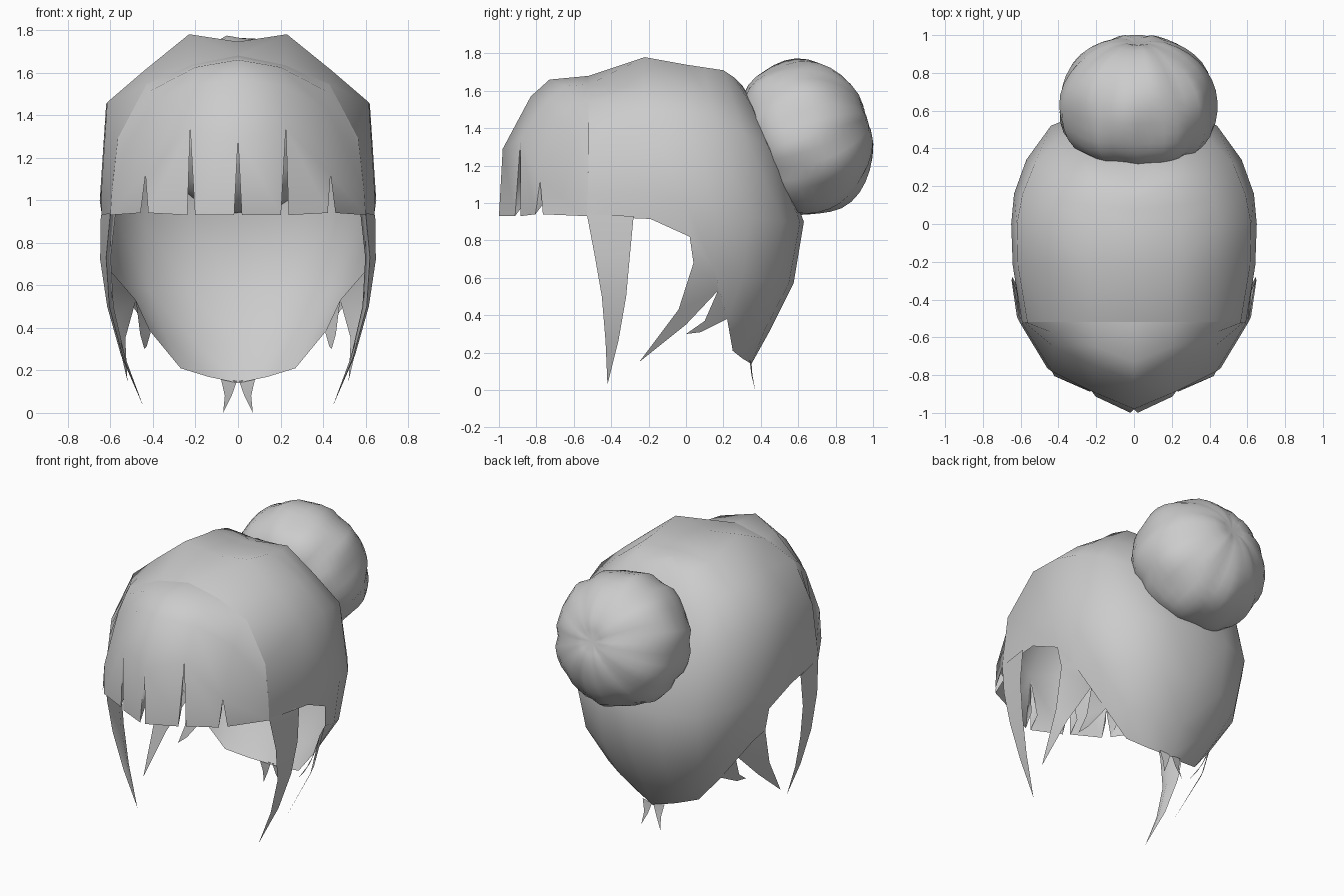
import bpy, bmesh, math
from mathutils import Vector, Matrix

if "Cube" in bpy.data.objects:
    bpy.data.objects.remove(bpy.data.objects["Cube"])

hair = bpy.data.materials.new("grey_hair")
hair.diffuse_color = (0.6, 0.6, 0.6, 1)
hair.use_nodes = True
hair.node_tree.nodes["Principled BSDF"].inputs["Base Color"].default_value = hair.diffuse_color


def finish(name, bm, mirror=True):
    """Turn a bmesh into a smooth, optionally mirrored object."""
    bmesh.ops.remove_doubles(bm, verts=bm.verts, dist=0.0005)
    if mirror:
        for f in bm.faces:
            f.normal_update()
            if f.normal.dot(f.calc_center_median() - Vector((0, -0.1, 0.9))) < 0:
                f.normal_flip()
    me = bpy.data.meshes.new(name)
    bm.to_mesh(me)
    bm.free()
    me.materials.append(hair)
    for p in me.polygons:
        p.use_smooth = True
    ob = bpy.data.objects.new(name, me)
    bpy.context.collection.objects.link(ob)
    if mirror:
        m = ob.modifiers.new("mirror", 'MIRROR')
        m.merge_threshold = 0.001
    return ob


def face(bm, *pts):
    """Add one face, dropping repeated points."""
    u = []
    for p in pts:
        if p not in u:
            u.append(p)
    if len(u) > 2:
        bm.faces.new([bm.verts.new(p) for p in u])


def loft(bm, rows):
    """Quads between neighbouring rows; None marks a missing point."""
    for a, b in zip(rows, rows[1:]):
        for i in range(len(a) - 1):
            q = (a[i], a[i + 1], b[i + 1], b[i])
            if None not in q:
                face(bm, *q)


# Cap: rows from the parting down, columns from the temple round to the nape
spine = [(0, y, z) for y, z in ((-.52, 1.68), (-.22, 1.745), (0, 1.735), (.08, 1.725),
                                (.13, 1.715), (.17, 1.71), (.19, 1.705), (.2, 1.70))]
ridge = [(.22, -.52, 1.635), (.23, -.22, 1.78), (.24, 0, 1.74), (.25, .1, 1.725),
         (.22, .2, 1.71), (.16, .26, 1.67), (.08, .29, 1.64), (0, .3, 1.63)]
crown = [(.43, -.52, 1.545), (.44, -.22, 1.61), (.45, 0, 1.6), (.43, .12, 1.58),
         (.38, .25, 1.55), (.27, .35, 1.52), (.13, .38, 1.5), (0, .39, 1.49)]
shoulder = [(.565, -.52, 1.29), (.615, -.22, 1.46), (.62, 0, 1.45), (.59, .16, 1.42),
            (.53, .31, 1.37), (.41, .44, 1.3), (.2, .49, 1.25), (0, .51, 1.22)]
side = [(.592, -.525, 1.05), (.642, -.22, 1.05), (.65, 0, 1.0), (.635, .16, .95),
        (.57, .34, .92), (.44, .52, .9), (.22, .61, .9), (0, .63, .9)]
hem = [(.6, -.53, .93), (.643, -.19, .915), (.625, .02, .82), (.6, .15, .65),
       (.53, .3, .6), (.42, .45, .58), (.22, .55, .57), (0, .575, .57)]
low = [None, None, None, (.48, .17, .53), (.41, .22, .38), (.33, .34, .34),
       (.19, .42, .32), (0, .45, .32)]
nape = [None] * 4 + [low[4], (.27, .25, .21), (.14, .3, .17), (0, .35, .14)]
bm = bmesh.new()
loft(bm, [spine, ridge, crown, shoulder, side, hem, low, nape])

# Locks behind the ear, growing out of the cap edge
l1, l2, tip, r2 = (.61, .04, .68), (.585, -.04, .43), (.52, -.25, .15), (.53, 0, .35)
face(bm, hem[2], hem[3], l1)
face(bm, l1, hem[3], low[3], l2)
face(bm, l2, low[3], r2)
face(bm, l2, r2, tip)
b1, b2 = (.46, .1, .37), (.43, .08, .31)
face(bm, low[3], low[4], b1)
face(bm, b1, low[4], b2)
face(bm, b1, b2, (.44, 0, .3))
finish("hair_cap", bm)

# Fringe: columns from the centre to the temple, split below the fourth row
cols = [[(0, -.52, 1.68), (0, -.73, 1.66), (0, -.83, 1.57), (0, -.98, 1.29), (0, -1, .93)],
        [(.22, -.52, 1.635), (.2, -.65, 1.625), (.21, -.75, 1.54), (.225, -.885, 1.34), (.22, -.9, .93)],
        [(.43, -.52, 1.545), (.42, -.58, 1.51), (.425, -.65, 1.42), (.435, -.78, 1.12), (.44, -.785, .94)],
        [shoulder[0], (.571, -.5211, 1.237), (.578, -.5225, 1.172), side[0], hem[0]]]
bm = bmesh.new()
folds = bmesh.new()
loft(bm, [[c[i] for c in cols] for i in range(4)])


def slit_edge(i, s):
    """Hem point on one side of the slit at column i."""
    x, y, z = cols[i][4]
    if i == 3:
        return (x, y, z)
    return (x + .018 * s, y + (0, .014, .02)[i] * s, z)


for i in range(3):
    a, b = slit_edge(i, 1), slit_edge(i + 1, -1)
    face(bm, cols[i][3], cols[i + 1][3], b, a)
    # folded-in edges of the locks
    face(folds, cols[i][3], a, (a[0] + .006, a[1] + .06, a[2] + .08))
    if i < 2:
        face(folds, cols[i + 1][3], b, (b[0] - .02, b[1] + .06, b[2] + .08))
finish("fringe", bm)
finish("fringe_folds", folds)

# Long lock hanging in front of each ear, with a folded inner leaf
bm = bmesh.new()
tip = (.445, -.42, .03)
outer = [[(.6, -.53, .94), (.645, -.28, .93)], [(.62, -.49, .73), (.648, -.3, .72)],
         [(.605, -.45, .5), (.615, -.32, .5)], [(.54, -.43, .26), (.55, -.36, .27)], [tip, tip]]
loft(bm, outer)
finish("front_lock", bm)
bm = bmesh.new()
inner = [(.575, -.4, .94), (.598, -.4, .73), (.585, -.39, .5), (.53, -.395, .26), tip]
loft(bm, [[r[0], p, r[1]] for r, p in zip(outer, inner)])
finish("front_lock_inside", bm)

# Small wisps at the nape
bm = bmesh.new()
tip = (.07, .37, 0)
loft(bm, [[(.005, .35, .15), (.08, .34, .16)], [(.03, .355, .08), (.062, .35, .08)], [tip, tip]])
finish("nape_wisp", bm)

# Bun: squashed ball with gathered folds and a pinch at the back, fuller in front
bm = bmesh.new()
bmesh.ops.create_uvsphere(bm, u_segments=36, v_segments=18, radius=1)
for v in bm.verts:
    x, y, z = v.co
    a, w = math.atan2(y, x), math.hypot(x, y)
    lump = 1 + w * (.016 * math.cos(11 * a + 2 * z) + .016 * math.sin(6 * a - 4 * z)
                    + .012 * math.sin(17 * a + 3 * z))
    dimple = .03 * math.exp(-(w / .15) ** 2) if z > 0 else 0
    full = lump * (1 + .35 * z * z * w if z < 0 else 1)
    v.co = Vector((x * .415 * full, y * .415 * full, z * .345 * lump - dimple))
bm.transform(Matrix.Translation((.02, .65, 1.355)) @ Matrix.Rotation(math.radians(-73), 4, 'X'))
finish("hair_bun", bm, mirror=False)
